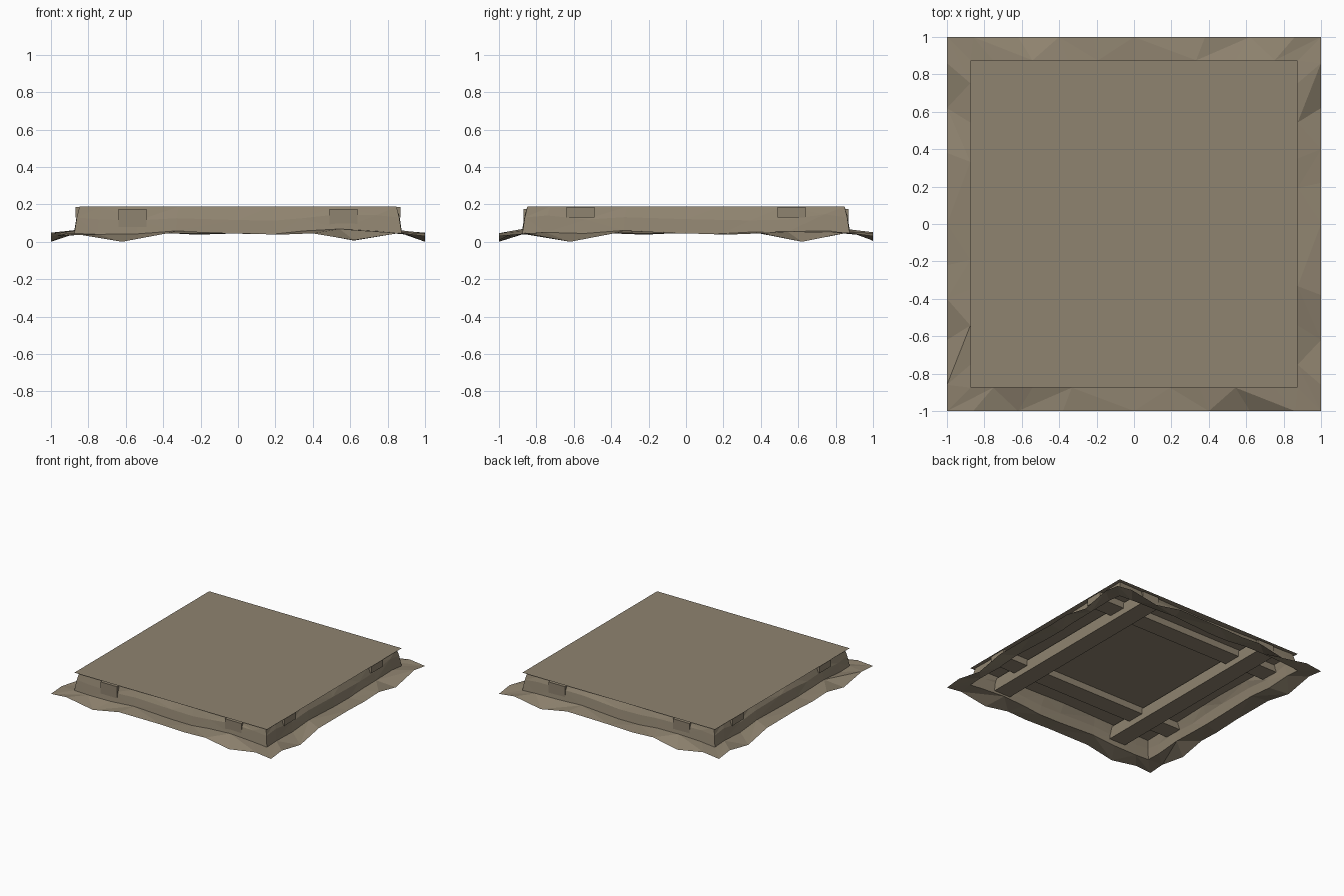
import bpy, bmesh, math, random
from mathutils import Matrix, Vector

random.seed(4)
if "Cube" in bpy.data.objects:
    bpy.data.objects.remove(bpy.data.objects["Cube"], do_unlink=True)

canvas = bpy.data.materials.new("brown canvas")
canvas.use_nodes = True
colour = (0.275, 0.228, 0.16, 1)
canvas.diffuse_color = colour
canvas.node_tree.nodes["Principled BSDF"].inputs["Base Color"].default_value = colour


def finish(name, bm):
    mesh = bpy.data.meshes.new(name)
    bm.to_mesh(mesh)
    bm.free()
    mesh.materials.append(canvas)
    obj = bpy.data.objects.new(name, mesh)
    bpy.context.collection.objects.link(obj)
    return obj


def box(name, low, high):
    bm = bmesh.new()
    low, high = Vector(low), Vector(high)
    bmesh.ops.create_cube(bm, size=1)
    for v in bm.verts:
        v.co = (low + high) / 2 + v.co * (high - low)
    return finish(name, bm)


# Flat square top
HALF, TOP = 0.875, 0.19
bm = bmesh.new()
bmesh.ops.create_grid(bm, x_segments=1, y_segments=1, size=HALF)
bmesh.ops.translate(bm, verts=bm.verts, vec=(0, 0, TOP))
finish("top_sheet", bm)

# Two layers of crossed beams, with ends poking out of the cloth walls
for side, s in (("left", 0.565), ("right", -0.565)):
    box(side + "_long_beam", (s - 0.075, -0.87, 0.08), (s + 0.075, 0.87, 0.175))
for side, s in (("front", -0.565), ("back", 0.565)):
    box(side + "_cross_beam", (-0.87, s - 0.075, 0.13), (0.87, s + 0.075, 0.185))

# Crumpled cloth: draped walls with a ragged skirt spread on the ground.
# Each station is (position along the side, hem height, foot height)
stations = [(-1, 0.03, 0.045), (-0.86, 0.04, 0.045), (-0.62, 0, 0.05),
            (-0.38, 0.045, 0.06), (0, 0.045, 0.05), (0.22, 0.038, 0.05),
            (0.4, 0.045, 0.06), (0.62, 0, 0.06), (0.86, 0.04, 0.05),
            (1, 0.03, 0.045)]


def column(u, hem, foot):
    """Points from hem to wall top at one station of the front side."""
    corner = abs(u) == 1
    wobble = 0 if corner else random.uniform(-0.01, 0.01)
    sag = 0 if corner else 0.025 * (1 - abs(u))
    rows = [(1, hem + max(0, wobble)), (HALF, foot + wobble),
            (0.862, 0.13 + wobble * 2), (0.848 - sag, TOP - 0.002)]
    return [Vector((u * r, -r, z)) for r, z in rows]


bm = bmesh.new()
for turn in range(4):
    spin = Matrix.Rotation(turn * math.pi / 2, 3, 'Z')
    grid = [[bm.verts.new(spin @ p) for p in column(*st)] for st in stations]
    for i, (a, b) in enumerate(zip(grid, grid[1:])):
        for k in range(3):
            quad = [a[k], b[k], b[k + 1], a[k + 1]]
            # Alternate the diagonal folds
            if (i + k) % 2:
                quad = quad[1:] + quad[:1]
            bm.faces.new(quad[:3])
            bm.faces.new((quad[0], quad[2], quad[3]))
bmesh.ops.remove_doubles(bm, verts=bm.verts, dist=0.0005)
finish("cloth_drape", bm)
